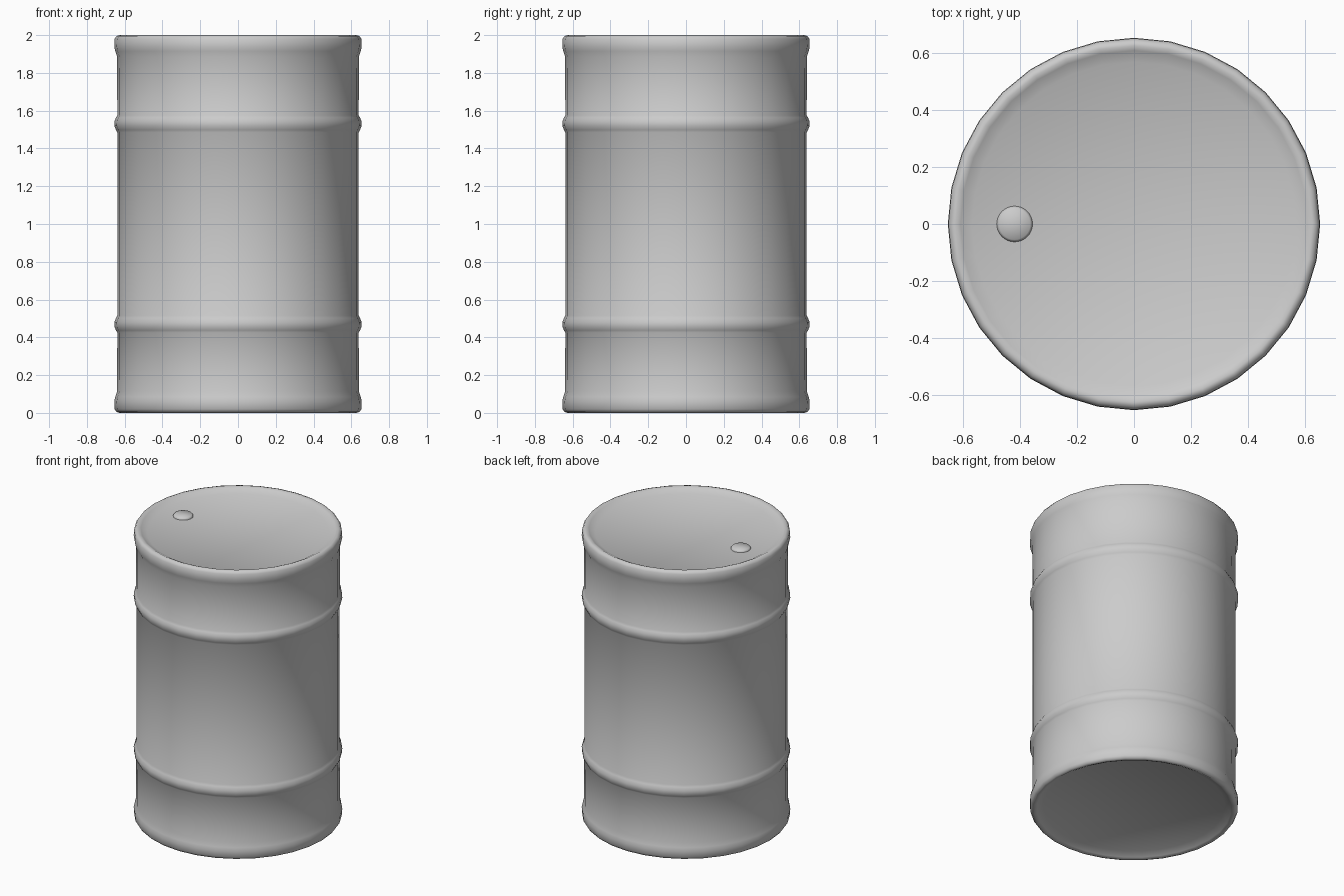
import bpy, bmesh
from math import cos, sin, pi

if "Cube" in bpy.data.objects:
    bpy.data.objects.remove(bpy.data.objects["Cube"])


def lathe(name, profile, sides, location=(0, 0, 0)):
    """Revolve an (r, z) profile about z; r = 0 makes a pole."""
    bm = bmesh.new()
    rings = []
    for r, z in profile:
        n = sides if r > 0 else 1
        rings.append([bm.verts.new((r * cos(2 * pi * i / sides), r * sin(2 * pi * i / sides), z))
                      for i in range(n)])
    for a, b in zip(rings, rings[1:]):
        for i in range(sides):
            j = (i + 1) % sides
            if len(a) == 1:
                bm.faces.new((a[0], b[j], b[i]))
            elif len(b) == 1:
                bm.faces.new((a[i], a[j], b[0]))
            else:
                bm.faces.new((a[i], a[j], b[j], b[i]))
    bmesh.ops.recalc_face_normals(bm, faces=bm.faces)
    for f in bm.faces:
        f.smooth = True
    mesh = bpy.data.meshes.new(name)
    bm.to_mesh(mesh)
    bm.free()
    obj = bpy.data.objects.new(name, mesh)
    obj.location = location
    bpy.context.collection.objects.link(obj)
    return obj


# Drum shell: dished end, rolled rim and hoop, mirrored about mid height
half = [(0, 0.035), (0.57, 0.03), (0.61, 0.008), (0.627, 0), (0.643, 0.005),
        (0.653, 0.02), (0.655, 0.06), (0.65, 0.085), (0.64, 0.115),
        (0.639, 0.425), (0.646, 0.437), (0.654, 0.455), (0.655, 0.48),
        (0.646, 0.502), (0.639, 0.515)]
lathe("drum_shell", half + [(r, 2 - z) for r, z in reversed(half)], 32)

# Filler cap on the lid
lathe("filler_cap", [(0, -0.015), (0.063, -0.015), (0.063, 0.008), (0.055, 0.018), (0, 0.02)],
      32, (-0.42, 0, 1.965))
